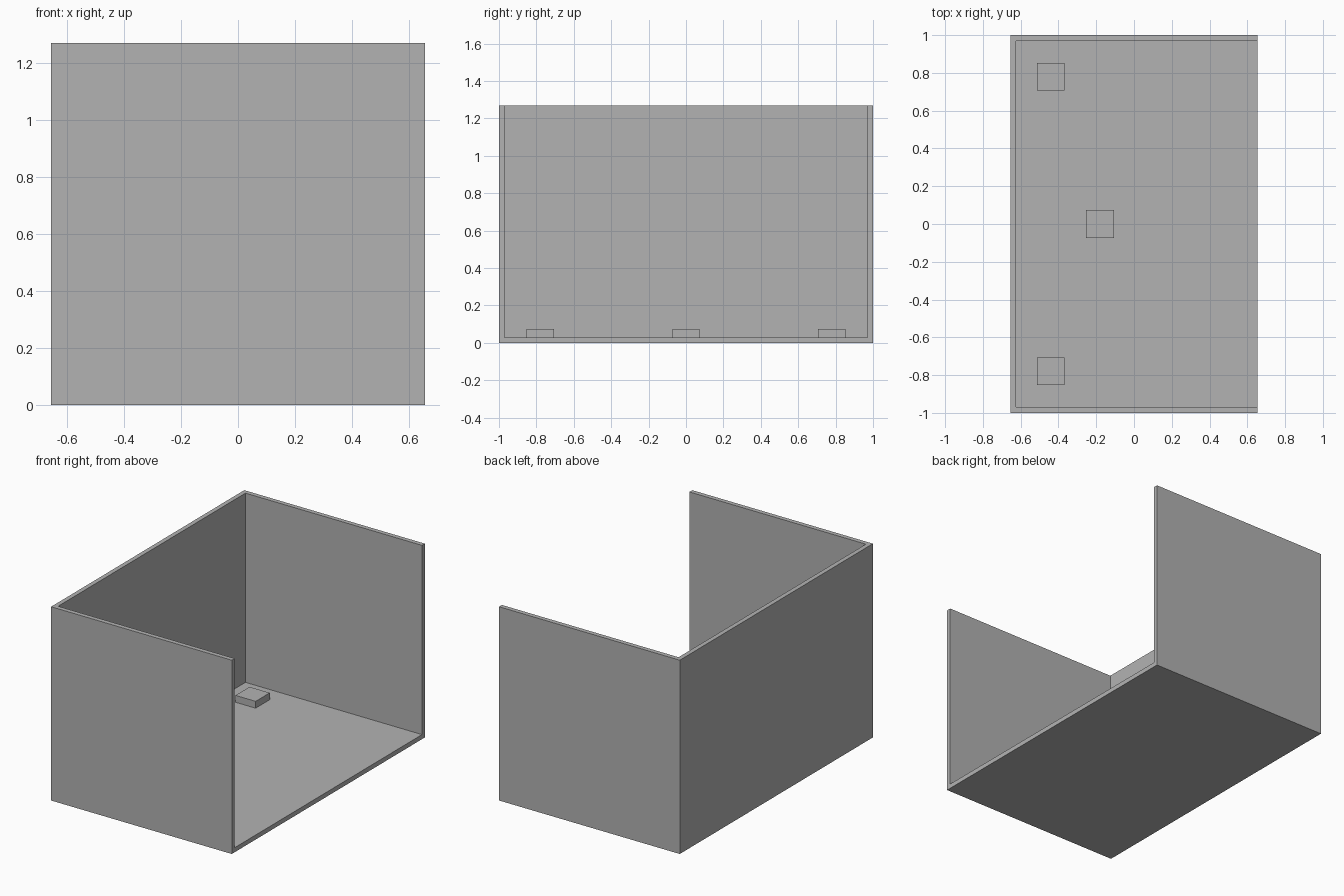
import bpy

WIDTH, DEPTH, HEIGHT = 1.31, 2.0, 1.27
WALL = 0.03
PAD, PAD_HEIGHT = 0.146, 0.045

default_cube = bpy.data.objects.get("Cube")
if default_cube:
    bpy.data.objects.remove(default_cube, do_unlink=True)

# Single plain grey
grey = bpy.data.materials.new("plain_grey")
grey.use_nodes = True
colour = (0.448, 0.448, 0.448, 1)
grey.diffuse_color = colour
grey.node_tree.nodes["Principled BSDF"].inputs["Base Color"].default_value = colour


def box(name, low, high):
    """Axis-aligned box between two corners."""
    bpy.ops.mesh.primitive_cube_add(size=1)
    obj = bpy.context.object
    obj.name = name
    for v in obj.data.vertices:
        v.co = [h if c > 0 else l for c, l, h in zip(v.co, low, high)]
    obj.data.materials.append(grey)
    return obj


# Room shell: floor and three walls, open on the +x side and on top
x, y = WIDTH / 2, DEPTH / 2
shell = box("room_shell", (-x, -y, 0), (x, y, HEIGHT))
cutter = box("room_cutter", (-x + WALL, -y + WALL, WALL),
             (x + 1, y - WALL, HEIGHT + 1))
cutter.hide_render = True
hollow = shell.modifiers.new("hollow", 'BOOLEAN')
hollow.operation = 'DIFFERENCE'
hollow.solver = 'EXACT'
hollow.object = cutter

# Apply the cut, then remove the helper
bpy.context.view_layer.objects.active = shell
bpy.ops.object.modifier_apply(modifier=hollow.name)
bpy.data.objects.remove(cutter, do_unlink=True)

# Three low square blocks on the floor
half = PAD / 2
for name, px, py in (("front_floor_block", -0.44, -0.78),
                     ("middle_floor_block", -0.18, 0),
                     ("back_floor_block", -0.44, 0.78)):
    box(name, (px - half, py - half, WALL),
        (px + half, py + half, WALL + PAD_HEIGHT))
